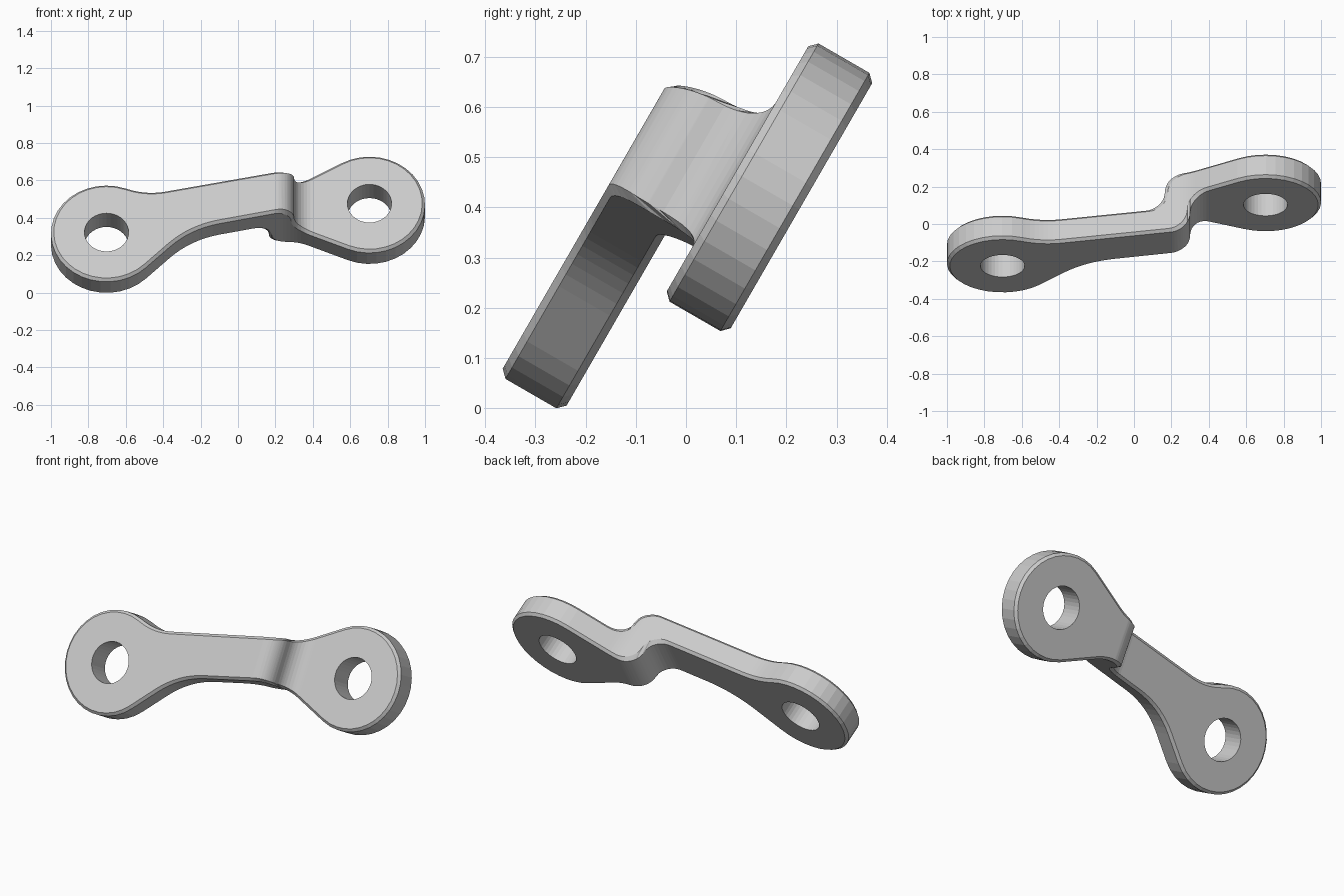
import bpy, bmesh
from math import sin, cos, radians, sqrt
from mathutils import Vector

cube = bpy.data.objects.get("Cube")
if cube:
    bpy.data.objects.remove(cube, do_unlink=True)

THICK = 0.147          # plate thickness
CHAMFER = 0.015
BEND = 0.103           # bend radius, the step is twice this
EYE_R, HOLE_R = 0.297, 0.118
EYES = [Vector((-0.703, 0.173)), Vector((0.703, 0.47))]
BACK_X, FRONT_X = 0.165, 0.30   # where each surface steps down

steel = bpy.data.materials.new("light grey steel")
steel.use_nodes = True
steel.diffuse_color = (0.6, 0.6, 0.6, 1)
steel.node_tree.nodes["Principled BSDF"].inputs["Base Color"].default_value = (0.6, 0.6, 0.6, 1)


def arc(centre, radius, start, end, steps):
    angles = [radians(start + (end - start) * i / steps) for i in range(steps + 1)]
    return [centre + radius * Vector((cos(a), sin(a))) for a in angles]


def fillet(before, corner, after, reach, steps=8):
    """Rounded corner as a quadratic curve."""
    corner = Vector(corner)
    a = corner + (before - corner).normalized() * reach
    b = corner + (after - corner).normalized() * reach
    ts = [i / steps for i in range(steps + 1)]
    return [(1 - t) ** 2 * a + 2 * t * (1 - t) * corner + t * t * b for t in ts]


def inset(points, dist):
    result = []
    for i, p in enumerate(points):
        d = (points[(i + 1) % len(points)] - points[i - 1]).normalized()
        result.append(p + dist * Vector((-d.y, d.x)))
    return result


def ring(bm, points, t):
    verts = [bm.verts.new((p.x, p.y, t)) for p in points]
    return verts


def bridge(bm, a, b):
    for i in range(len(a)):
        j = (i + 1) % len(a)
        bm.faces.new((a[i], a[j], b[j], b[i]))


def loop_edges(bm, verts):
    return [bm.edges.get((verts[i - 1], verts[i])) for i in range(len(verts))]


def step(d):
    """Height of the S-shaped bend at distance d from its middle."""
    if d <= -BEND:
        return 2 * BEND
    if d >= BEND:
        return 0.0
    if d < 0:
        return BEND + sqrt(max(0, BEND ** 2 - (d + BEND) ** 2))
    return BEND - sqrt(max(0, BEND ** 2 - (d - BEND) ** 2))


def step_x(t):
    """Middle of the bend for a given depth in the plate."""
    if t < CHAMFER:
        return BACK_X + t
    if t > THICK - CHAMFER:
        return FRONT_X - (THICK - t)
    f = (t - CHAMFER) / (THICK - 2 * CHAMFER)
    return BACK_X + CHAMFER + f * (FRONT_X - BACK_X - 2 * CHAMFER)


# Outline: two round eyes joined by an offset neck
left = arc(EYES[0], EYE_R, 70, 315, 24)
right = arc(EYES[1], EYE_R, -113, 120, 23)
low_l, low_r = Vector((-0.253, 0.203)), Vector((0.30, 0.319))
top_r, top_l = Vector((0.277, 0.567)), Vector((-0.485, 0.413))
outline = (left
           + fillet(left[-1], low_l, low_r, 0.16)
           + fillet(low_l, low_r, right[0], 0.08)
           + right
           + fillet(right[-1], top_r, top_l, 0.06)
           + fillet(top_r, top_l, left[0], 0.10))

# Flat plate with chamfered rim and two holes
bm = bmesh.new()
small = inset(outline, CHAMFER)
rings = [ring(bm, small, 0), ring(bm, outline, CHAMFER),
         ring(bm, outline, THICK - CHAMFER), ring(bm, small, THICK)]
for a, b in zip(rings, rings[1:]):
    bridge(bm, a, b)
back_edges, front_edges = loop_edges(bm, rings[0]), loop_edges(bm, rings[-1])
for eye in EYES:
    circle = arc(eye, HOLE_R, 0, 360, 36)[:-1]
    low, high = ring(bm, circle, 0), ring(bm, circle, THICK)
    bridge(bm, high, low)
    back_edges += loop_edges(bm, low)
    front_edges += loop_edges(bm, high)
for edges, z in ((back_edges, -1), (front_edges, 1)):
    bmesh.ops.triangle_fill(bm, edges=edges, use_beauty=True, normal=(0, 0, z))

# Cross cuts so the bend is round
for mid in (BACK_X, BACK_X + CHAMFER, FRONT_X - CHAMFER, FRONT_X):
    for deg in range(0, 91, 10):
        for side in (-1, 1):
            x = mid + side * BEND * (1 - sin(radians(deg)))
            bmesh.ops.bisect_plane(bm, geom=bm.verts[:] + bm.edges[:] + bm.faces[:],
                                   dist=1e-5, plane_co=(x, 0, 0), plane_no=(1, 0, 0))
bmesh.ops.recalc_face_normals(bm, faces=bm.faces[:])

# Bend the plate, then lean it back 30 degrees from upright
up, lean = cos(radians(30)), sin(radians(30))
for vert in bm.verts:
    x, v, t = vert.co
    w = 0.006 + t + step(x - step_x(t))
    vert.co = (x, lean * v - up * w, up * v + lean * w)
lowest = min(vert.co.z for vert in bm.verts)
bmesh.ops.translate(bm, verts=bm.verts[:], vec=(0, 0, -lowest))

mesh = bpy.data.meshes.new("offset_link")
bm.to_mesh(mesh)
bm.free()
mesh.materials.append(steel)
link = bpy.data.objects.new("offset_link", mesh)
bpy.context.collection.objects.link(link)
